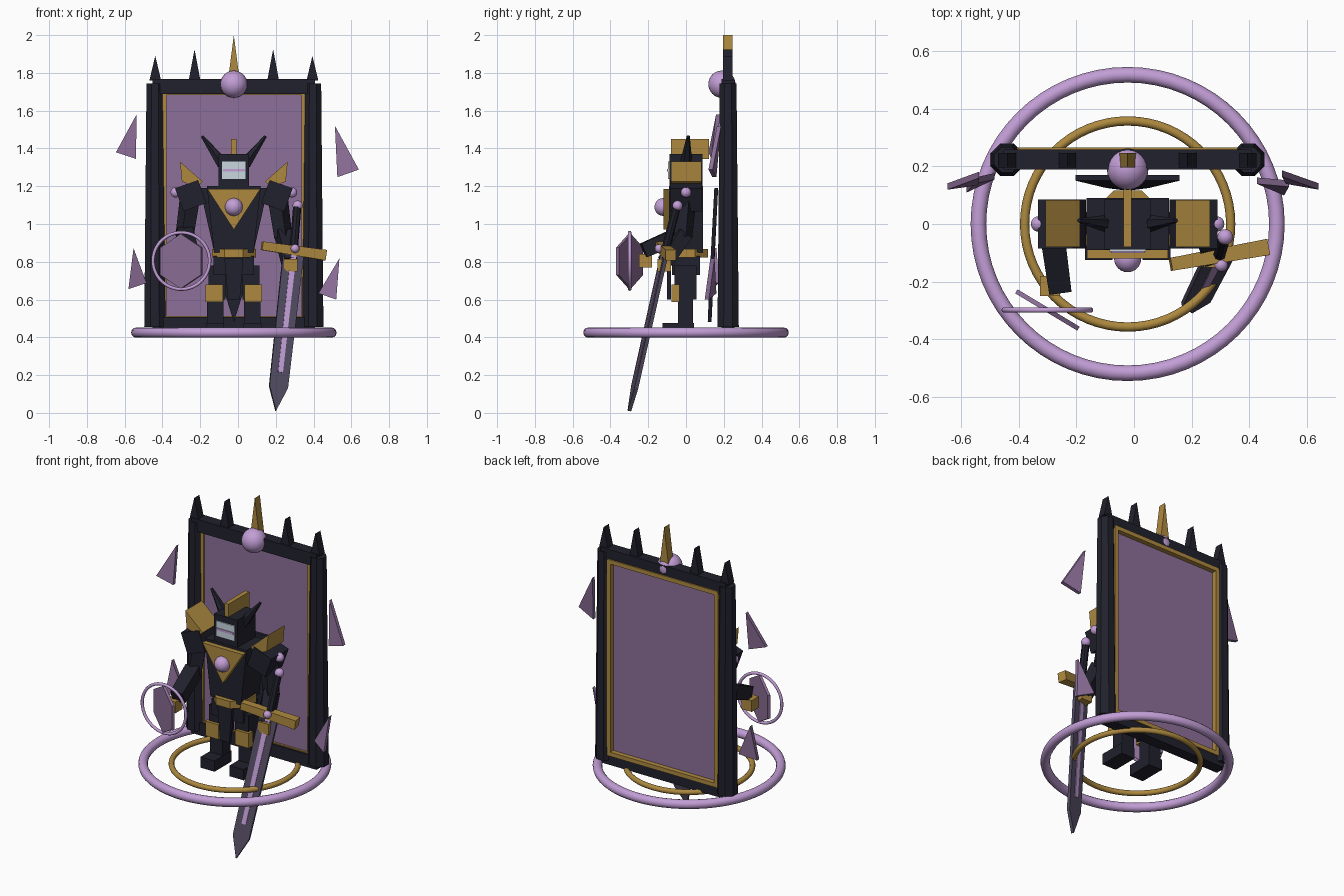
import bpy, bmesh, math
from mathutils import Vector as V, Matrix

if "Cube" in bpy.data.objects:
    bpy.data.objects.remove(bpy.data.objects["Cube"])


def material(name, rgb):
    m = bpy.data.materials.new(name)
    m.use_nodes = True
    m.diffuse_color = (*rgb, 1)
    m.node_tree.nodes["Principled BSDF"].inputs["Base Color"].default_value = (*rgb, 1)
    return m


DARK = material("dark navy", (0.015, 0.015, 0.026))
GOLD = material("antique gold", (0.42, 0.25, 0.05))
LILAC = material("bright lilac", (0.54, 0.34, 0.67))
MAUVE = material("dusky mauve", (0.27, 0.16, 0.32))
STEEL = material("violet steel", (0.085, 0.07, 0.12))
PALE = material("pale visor", (0.58, 0.68, 0.74))
parts = []


def finish(name, bm, mat, smooth=False):
    bmesh.ops.recalc_face_normals(bm, faces=bm.faces)
    for f in bm.faces:
        f.smooth = smooth
    me = bpy.data.meshes.new(name)
    bm.to_mesh(me)
    bm.free()
    me.materials.append(mat)
    ob = bpy.data.objects.new(name, me)
    bpy.context.collection.objects.link(ob)
    parts.append(ob)
    return ob


def box(name, lo, hi, mat, turn=0):
    """Box between two corners, turned about the y axis."""
    lo, hi = V(lo), V(hi)
    bm = bmesh.new()
    bmesh.ops.create_cube(bm, size=1, matrix=Matrix.Translation((lo + hi) / 2)
                          @ Matrix.Rotation(turn, 4, 'Y') @ Matrix.Diagonal((*(hi - lo), 1)))
    return finish(name, bm, mat)


def plate(name, pts, push, mat):
    """Polygon extruded along a vector, centred on the polygon."""
    bm = bmesh.new()
    push = V(push)
    a = [bm.verts.new(V(p) - push / 2) for p in pts]
    b = [bm.verts.new(V(p) + push / 2) for p in pts]
    bm.faces.new(a)
    bm.faces.new(b[::-1])
    for i in range(len(a)):
        j = (i + 1) % len(a)
        bm.faces.new((a[i], a[j], b[j], b[i]))
    return finish(name, bm, mat)


def profile(name, xz, y0, y1, mat):
    """Front outline extruded in depth."""
    return plate(name, [(x, (y0 + y1) / 2, z) for x, z in xz], (0, y1 - y0, 0), mat)


def beam(name, a, b, r1, r2, mat, sides=4):
    """Straight tapered bar between two points."""
    a, b = V(a), V(b)
    bm = bmesh.new()
    rot = (b - a).to_track_quat('Z', 'Y').to_matrix().to_4x4()
    bmesh.ops.create_cone(bm, cap_ends=True, segments=sides, radius1=r1, radius2=r2,
                          depth=(b - a).length, matrix=Matrix.Translation((a + b) / 2) @ rot
                          @ Matrix.Rotation(math.pi / sides, 4, 'Z'))
    return finish(name, bm, mat)


def orb(name, loc, r, mat=LILAC):
    bm = bmesh.new()
    bmesh.ops.create_uvsphere(bm, u_segments=24, v_segments=16, radius=r,
                              matrix=Matrix.Translation(loc))
    return finish(name, bm, mat, True)


def ring(name, loc, R, r, mat, upright=False):
    bpy.ops.mesh.primitive_torus_add(major_radius=R, minor_radius=r, major_segments=64,
                                     minor_segments=12, location=loc,
                                     rotation=(math.pi / 2 if upright else 0, 0, 0))
    ob = bpy.context.object
    ob.name = name
    ob.data.materials.append(mat)
    bpy.ops.object.shade_smooth()
    parts.append(ob)


# Floor rings
ring("outer_ring", (0, 0, 0.425), 0.517, 0.027, LILAC)
ring("inner_ring", (0, 0, 0.425), 0.357, 0.016, GOLD)

# Standing gate: posts, rails, gold lining and panel
box("gate_panel", (-0.37, 0.212, 0.5), (0.37, 0.235, 1.7), MAUVE)
for z, name in ((0.468, "bottom_rail"), (1.728, "top_rail")):
    box(name, (-0.43, 0.188, z - 0.039), (0.43, 0.258, z + 0.039), DARK)
for z in (0.5, 1.695):
    box("gold_lining_rail", (-0.38, 0.2, z - 0.013), (0.38, 0.265, z + 0.013), GOLD)
for s in (-1, 1):
    box("gold_lining_side", (s * 0.37 - 0.013, 0.2, 0.49), (s * 0.37 + 0.013, 0.265, 1.7), GOLD)
    beam("gate_post", (s * 0.418, 0.223, 0.455), (s * 0.418, 0.223, 1.745), 0.061, 0.048, DARK, 8)
for i, top in enumerate((1.89, 1.925, 2.0, 1.925, 1.89)):
    x = (i - 2) * 0.208
    profile("gate_spike", [(x - 0.031, 1.76), (x + 0.031, 1.76), (x, top)], 0.196, 0.246,
            GOLD if i == 2 else DARK)
orb("gate_orb", (0, 0.19, 1.74), 0.072)

# Floating shards
for pts in (
    [(-0.515, 0.17, 1.58), (-0.624, 0.13, 1.38), (-0.518, 0.145, 1.345)],
    [(0.535, 0.175, 1.52), (0.662, 0.13, 1.288), (0.548, 0.15, 1.248)],
    [(-0.531, 0.15, 0.872), (-0.462, 0.165, 0.687), (-0.558, 0.12, 0.655)],
    [(0.559, 0.14, 0.818), (0.542, 0.11, 0.6), (0.448, 0.15, 0.633)],
):
    plate("shard", pts, (0, 0.022, 0), MAUVE)

# Torso, belt and cape
profile("torso", [(-0.143, 1.2), (0.143, 1.2), (0.105, 0.85), (-0.105, 0.85)], -0.09, 0.09, DARK)
profile("chest_plate", [(-0.14, 1.185), (0.14, 1.185), (0, 0.97)], -0.12, -0.085, GOLD)
orb("chest_gem", (0, -0.12, 1.09), 0.047)
beam("belt", (0, 0, 0.822), (0, 0, 0.868), 0.126, 0.126, GOLD, 8)
box("hips", (-0.108, -0.075, 0.73), (0.108, 0.075, 0.83), DARK)
profile("front_tasset", [(-0.05, 0.82), (0.05, 0.82), (0.032, 0.6), (-0.032, 0.6)],
        -0.1, -0.08, DARK)
plate("cape", [(-0.18, 0.16, 1.19), (0.18, 0.16, 1.19), (0.075, 0.135, 0.72),
               (0, 0.125, 0.48), (-0.075, 0.135, 0.72)], (0, 0.02, 0), DARK)

# Helmet with visor, crest and horns
box("helmet", (-0.08, -0.088, 1.195), (0.08, 0.087, 1.37), DARK)
box("visor", (-0.063, -0.095, 1.237), (0.063, -0.087, 1.332), PALE)
box("visor_slit", (-0.058, -0.1, 1.277), (0.058, -0.094, 1.291), LILAC)
box("crest", (-0.014, -0.08, 1.345), (0.014, 0.122, 1.45), GOLD)

for s in (-1, 1):
    # Shoulders
    box("shoulder", (s * 0.228 - 0.065, -0.085, 1.085), (s * 0.228 + 0.065, 0.085, 1.215),
        DARK, s * 0.35)
    profile("shoulder_fin", [(s * 0.285, 1.33), (s * 0.165, 1.225), (s * 0.195, 1.195),
                             (s * 0.275, 1.225)], -0.08, 0.083, GOLD)
    orb("shoulder_gem", (s * 0.308, 0, 1.167), 0.027)
    beam("horn", (s * 0.06, 0, 1.32), (s * 0.168, 0.012, 1.465), 0.034, 0.008, DARK, 6)
    # Legs
    box("thigh", (s * 0.09 - 0.045, -0.06, 0.6), (s * 0.09 + 0.045, 0.055, 0.78), DARK)
    box("knee_guard", (s * 0.103 - 0.046, -0.077, 0.588), (s * 0.103 + 0.046, -0.035, 0.68), GOLD)
    box("shin", (s * 0.098 - 0.043, -0.042, 0.45), (s * 0.098 + 0.043, 0.038, 0.63), DARK)
    box("foot", (s * 0.1 - 0.048, -0.125, 0.408), (s * 0.1 + 0.048, 0.042, 0.475), DARK)
    beam("upper_arm", (s * 0.235, 0, 1.12), (s * 0.262, -0.015, 0.93), 0.055, 0.05, DARK)

# Shield arm
beam("right_forearm", (-0.262, -0.03, 0.945), (-0.235, -0.225, 0.86), 0.06, 0.055, DARK)
box("right_hand", (-0.304, -0.25, 0.77), (-0.234, -0.18, 0.84), GOLD)
tilt = Matrix.Rotation(math.radians(-31), 3, 'Z')
mid = V((-0.278, -0.298, 0.803))
hexagon = [mid + tilt @ V((0.145 * math.sin(k * math.pi / 3), 0, 0.145 * math.cos(k * math.pi / 3)))
           for k in range(6)]
plate("shield_crystal", hexagon, tilt @ V((0, 0.016, 0)), MAUVE)
ring("shield_ring", (-0.278, -0.298, 0.805), 0.15, 0.009, LILAC, True)

# Sword arm
beam("left_forearm", (0.262, -0.01, 0.95), (0.295, -0.11, 0.8), 0.055, 0.05, DARK)
box("left_hand", (0.265, -0.15, 0.748), (0.337, -0.08, 0.815), GOLD)

# Sword
tip, guard = V((0.222, -0.3, 0.01)), V((0.317, -0.11, 0.86))
up = (guard - tip).normalized()
side = V((0.33, 0.06, -0.05))
side = (side - up * side.dot(up)).normalized()
flat = up.cross(side)
neck = tip + up * 0.13
plate("blade", [tip, neck + side * 0.05, guard + side * 0.056, guard - side * 0.056,
                neck - side * 0.05], flat * 0.02, STEEL)
low = tip + up * 0.21
plate("blade_stripe", [low - side * 0.013, low + side * 0.013, guard + side * 0.015,
                       guard - side * 0.015], flat * 0.028, LILAC)
span = V((0.168, 0.03, -0.025))
beam("crossguard", guard - span, guard + span, 0.032, 0.04, GOLD)
beam("grip", guard, (0.335, -0.05, 1.09), 0.022, 0.022, DARK, 8)
orb("pommel", (0.338, -0.045, 1.097), 0.027)
orb("guard_gem", (0.324, -0.142, 0.87), 0.023)

# Centre the whole model
for ob in parts:
    ob.location.x -= 0.022
